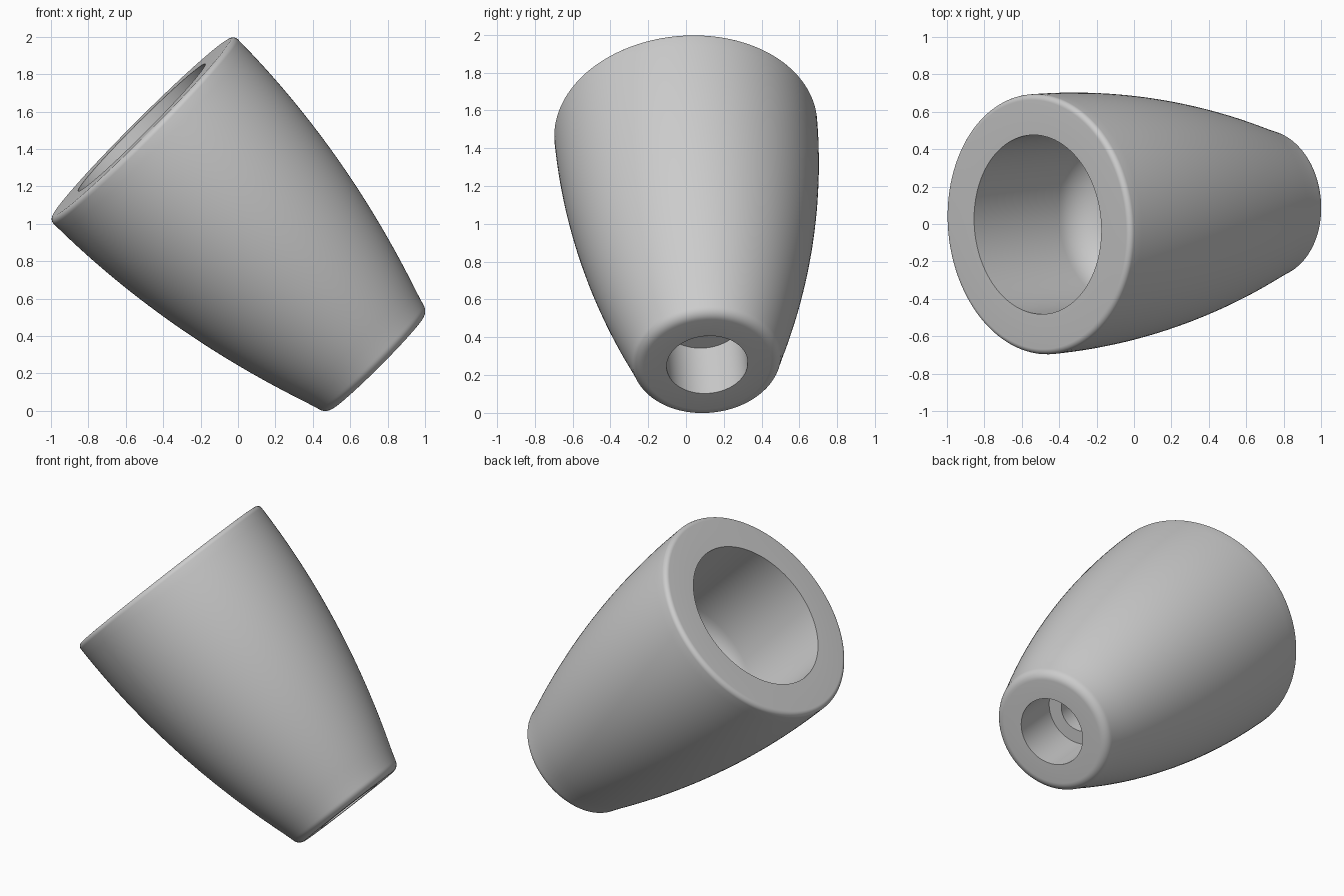
import bpy, bmesh
from math import sin, cos, pi, radians
from mathutils import Vector, Matrix

cube = bpy.data.objects.get("Cube")
if cube:
    bpy.data.objects.remove(cube, do_unlink=True)

# Axis of the tapered sleeve, from the wide end to the narrow end
wide_end = Vector((-0.515, -0.003, 1.515))
narrow_end = Vector((0.745, 0.112, 0.255))
axis = narrow_end - wide_end
length = axis.length

WIDE_R, TAPER = 0.697, 0.101
WIDE_ROUND, NARROW_ROUND = 0.03, 0.06
CAVITY_R, CAVITY_DEPTH, CAVITY_ROUND = 0.48, 0.84, 0.2
BORE_R, BORE_DEPTH, THROAT_R = 0.215, 0.34, 0.13


def outer_radius(t):
    return WIDE_R - TAPER * t * t


def arc(radius, t, size, start, end, steps=8):
    """Points (radius, distance along axis) on a rounded corner."""
    angles = [radians(start + (end - start) * i / steps) for i in range(steps + 1)]
    return [(radius + size * cos(a), t + size * sin(a)) for a in angles]


# Closed cross-section: rounded wide rim, bowed side, rounded narrow rim
profile = arc(WIDE_R - WIDE_ROUND, WIDE_ROUND, WIDE_ROUND, -90, 0)
side_end = length - NARROW_ROUND
steps = 28
for i in range(1, steps):
    t = WIDE_ROUND + (side_end - WIDE_ROUND) * i / steps
    profile.append((outer_radius(t), t))
profile += arc(outer_radius(side_end) - NARROW_ROUND, side_end, NARROW_ROUND, 10, 90)

# Stepped bore, throat and round-bottomed cavity
shoulder = length - BORE_DEPTH
profile += [(BORE_R, length), (BORE_R, shoulder),
            (THROAT_R, shoulder), (THROAT_R, CAVITY_DEPTH)]
profile += arc(CAVITY_R - CAVITY_ROUND, CAVITY_DEPTH - CAVITY_ROUND, CAVITY_ROUND, 90, 0, 12)
profile.append((CAVITY_R, 0))

# Revolve the cross-section
bm = bmesh.new()
verts = [bm.verts.new((r, 0, t)) for r, t in profile]
edges = [bm.edges.new((verts[i - 1], v)) for i, v in enumerate(verts)]
bmesh.ops.spin(bm, geom=verts + edges, cent=(0, 0, 0), axis=(0, 0, 1),
               angle=2 * pi, steps=128, use_merge=False)
bmesh.ops.remove_doubles(bm, verts=bm.verts[:], dist=0.0002)
bmesh.ops.recalc_face_normals(bm, faces=bm.faces[:])
turn = axis.to_track_quat('Z', 'Y').to_matrix().to_4x4()
bm.transform(Matrix.Translation(wide_end) @ turn)

mesh = bpy.data.meshes.new("tapered_sleeve")
bm.to_mesh(mesh)
bm.free()
sleeve = bpy.data.objects.new("tapered_sleeve", mesh)
bpy.context.collection.objects.link(sleeve)

# Plain grey
grey = bpy.data.materials.new("plain_grey")
grey.use_nodes = True
colour = (0.6, 0.6, 0.6, 1)
grey.diffuse_color = colour
for node in grey.node_tree.nodes:
    if node.type == 'BSDF_PRINCIPLED':
        node.inputs["Base Color"].default_value = colour
mesh.materials.append(grey)

bpy.ops.object.select_all(action='DESELECT')
sleeve.select_set(True)
bpy.context.view_layer.objects.active = sleeve
bpy.ops.object.shade_smooth_by_angle(angle=radians(30))
